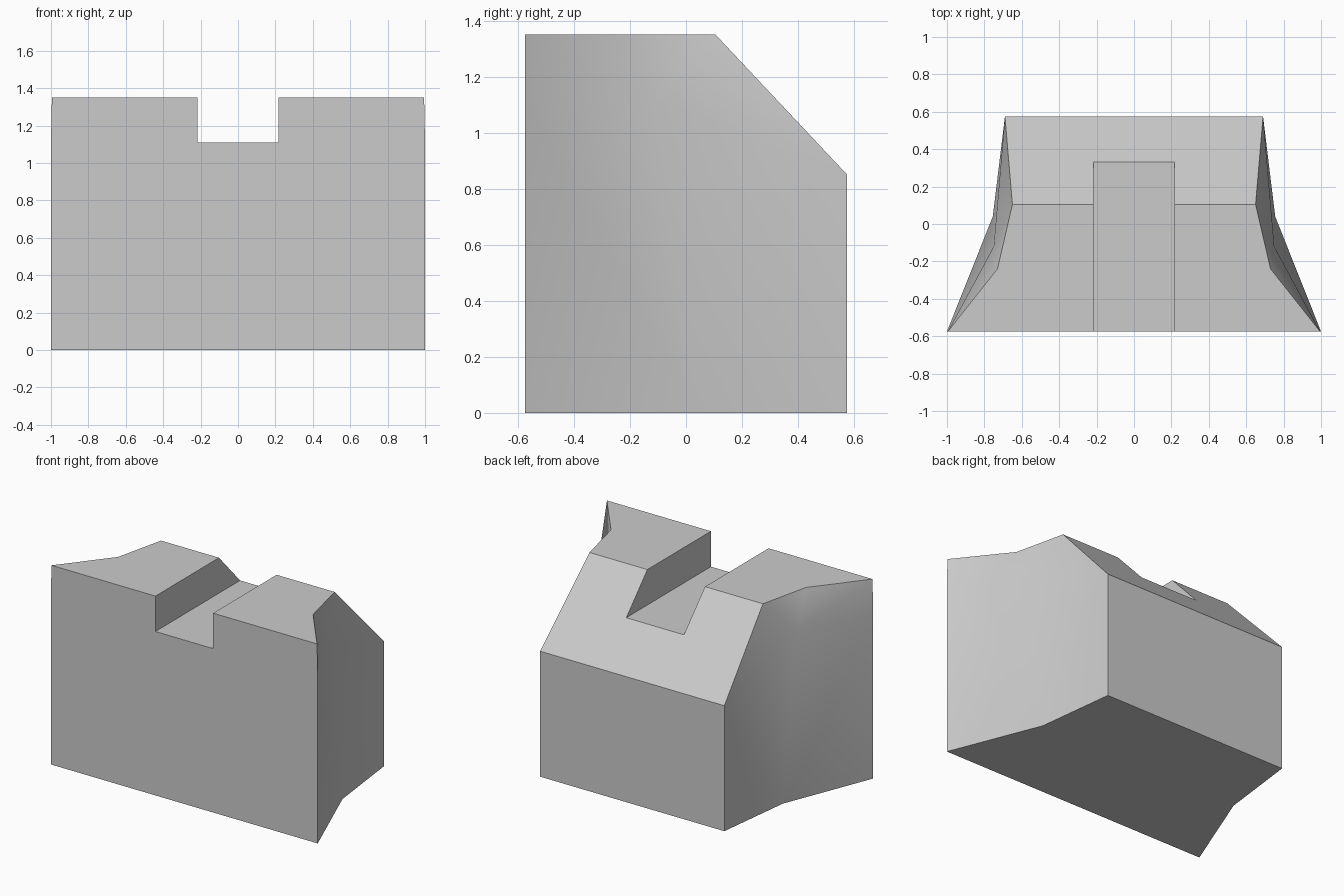
import bpy
import bmesh

cube = bpy.data.objects.get("Cube")
if cube:
    bpy.data.objects.remove(cube, do_unlink=True)

# Single grey finish
grey = bpy.data.materials.new("light grey")
grey.use_nodes = True
colour = (0.6, 0.6, 0.6, 1)
grey.diffuse_color = colour
grey.node_tree.nodes["Principled BSDF"].inputs["Base Color"].default_value = colour

# Corner points of the +x half of the block
POINTS = {
    "front_top": (0.995, -0.575, 1.35),
    "front_mid": (1, -0.575, 1.11),
    "front_base": (1, -0.575, 0),
    "waist_top": (0.73, -0.24, 1.35),
    "waist_mid": (0.75, -0.12, 1.12),
    "waist_base": (0.755, 0.04, 0),
    "back_base": (0.69, 0.575, 0),
    "back_edge": (0.69, 0.575, 0.85),
    "ridge": (0.65, 0.105, 1.35),
}
# Pinched side wall, mirrored to the other side
SIDE = [
    "front_top front_mid waist_mid",
    "front_top waist_mid waist_top",
    "front_mid front_base waist_base",
    "front_mid waist_base waist_mid",
    "waist_base back_base back_edge",
    "waist_base back_edge waist_mid",
    "waist_mid back_edge ridge",
    "waist_mid ridge waist_top",
]
# Faces that span the whole width
SPANS = [
    "front_top front_mid front_base",
    "front_base waist_base back_base",
    "back_base back_edge",
    "back_edge ridge",
    "ridge waist_top front_top",
]


def finish(bm, name):
    bmesh.ops.recalc_face_normals(bm, faces=bm.faces)
    mesh = bpy.data.meshes.new(name)
    bm.to_mesh(mesh)
    bm.free()
    obj = bpy.data.objects.new(name, mesh)
    bpy.context.collection.objects.link(obj)
    mesh.materials.append(grey)
    return obj


# Main block
bm = bmesh.new()
sides = [{n: bm.verts.new((s * x, y, z)) for n, (x, y, z) in POINTS.items()}
         for s in (1, -1)]
for names in SIDE:
    for verts in sides:
        bm.faces.new([verts[n] for n in names.split()])
for names in SPANS:
    names = names.split()
    bm.faces.new([sides[0][n] for n in names] + [sides[1][n] for n in reversed(names)])
block = finish(bm, "notched_block")

# Square channel cut through the top, from front to slope
bm = bmesh.new()
bmesh.ops.create_cube(bm, size=1)
bmesh.ops.scale(bm, vec=(0.432, 2, 0.6), verts=bm.verts)
bmesh.ops.translate(bm, vec=(0, 0, 1.11 + 0.3), verts=bm.verts)
cutter = finish(bm, "channel_cutter")
cutter.hide_render = True

cut = block.modifiers.new("channel", "BOOLEAN")
cut.operation = "DIFFERENCE"
cut.solver = "EXACT"
cut.object = cutter
bpy.ops.object.select_all(action="DESELECT")
block.select_set(True)
bpy.context.view_layer.objects.active = block
bpy.ops.object.modifier_apply(modifier=cut.name)
bpy.data.objects.remove(cutter, do_unlink=True)

# Soft side walls, crisp corners
bpy.ops.object.shade_smooth_by_angle(angle=0.6)
